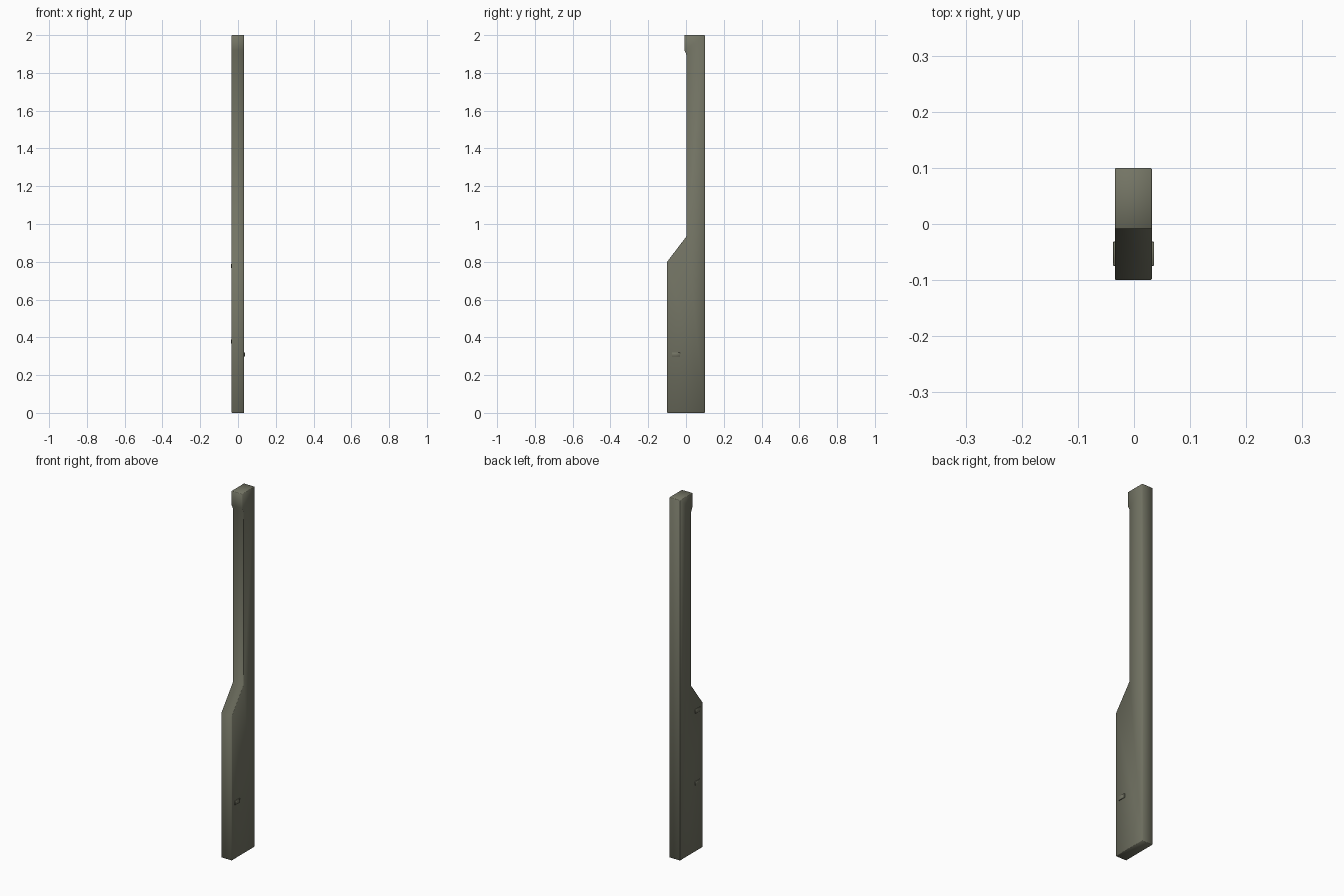
import bpy, bmesh

if "Cube" in bpy.data.objects:
    bpy.data.objects.remove(bpy.data.objects["Cube"])

# one olive-grey colour
mat = bpy.data.materials.new("olive grey")
mat.diffuse_color = (0.175, 0.178, 0.130, 1)
mat.use_nodes = True
mat.node_tree.nodes["Principled BSDF"].inputs["Base Color"].default_value = mat.diffuse_color


def finish(bm, name, bevel):
    bmesh.ops.recalc_face_normals(bm, faces=bm.faces)
    sharp = [e for e in bm.edges if e.calc_face_angle(0) > 1.2]
    bmesh.ops.bevel(bm, geom=sharp, offset=bevel, segments=1,
                    affect='EDGES', clamp_overlap=True)
    bmesh.ops.recalc_face_normals(bm, faces=bm.faces)
    for f in bm.faces:
        f.smooth = True
    me = bpy.data.meshes.new(name)
    bm.to_mesh(me)
    bm.free()
    me.materials.append(mat)
    ob = bpy.data.objects.new(name, me)
    bpy.context.collection.objects.link(ob)
    return ob


# main post: side profile (y, z) extruded across x
profile = [(0.1, 0), (0.1, 2), (-0.009, 2), (-0.009, 1.92), (0.003, 1.895),
           (0.003, 0.935), (-0.1, 0.80), (-0.1, 0)]
X0, X1 = -0.034, 0.032
bm = bmesh.new()
left = [bm.verts.new((X0, y, z)) for y, z in profile]
right = [bm.verts.new((X1, y, z)) for y, z in profile]
bm.faces.new(left)
bm.faces.new(right[::-1])
n = len(profile)
for i in range(n):
    j = (i + 1) % n
    bm.faces.new((left[i], right[i], right[j], left[j]))
finish(bm, "post", 0.002)


# small raised tabs on the sides
def tab(name, xa, xb, z):
    bm = bmesh.new()
    bmesh.ops.create_cube(bm, size=1)
    for v in bm.verts:
        v.co.x = xb if v.co.x > 0 else xa
        v.co.y = -0.053 + v.co.y * 0.043
        v.co.z = z + v.co.z * 0.022
    finish(bm, name, 0.001)


tab("right_tab", X1 - 0.004, 0.036, 0.31)
tab("left_lower_tab", -0.037, X0 + 0.004, 0.378)
tab("left_upper_tab", -0.037, X0 + 0.004, 0.778)
